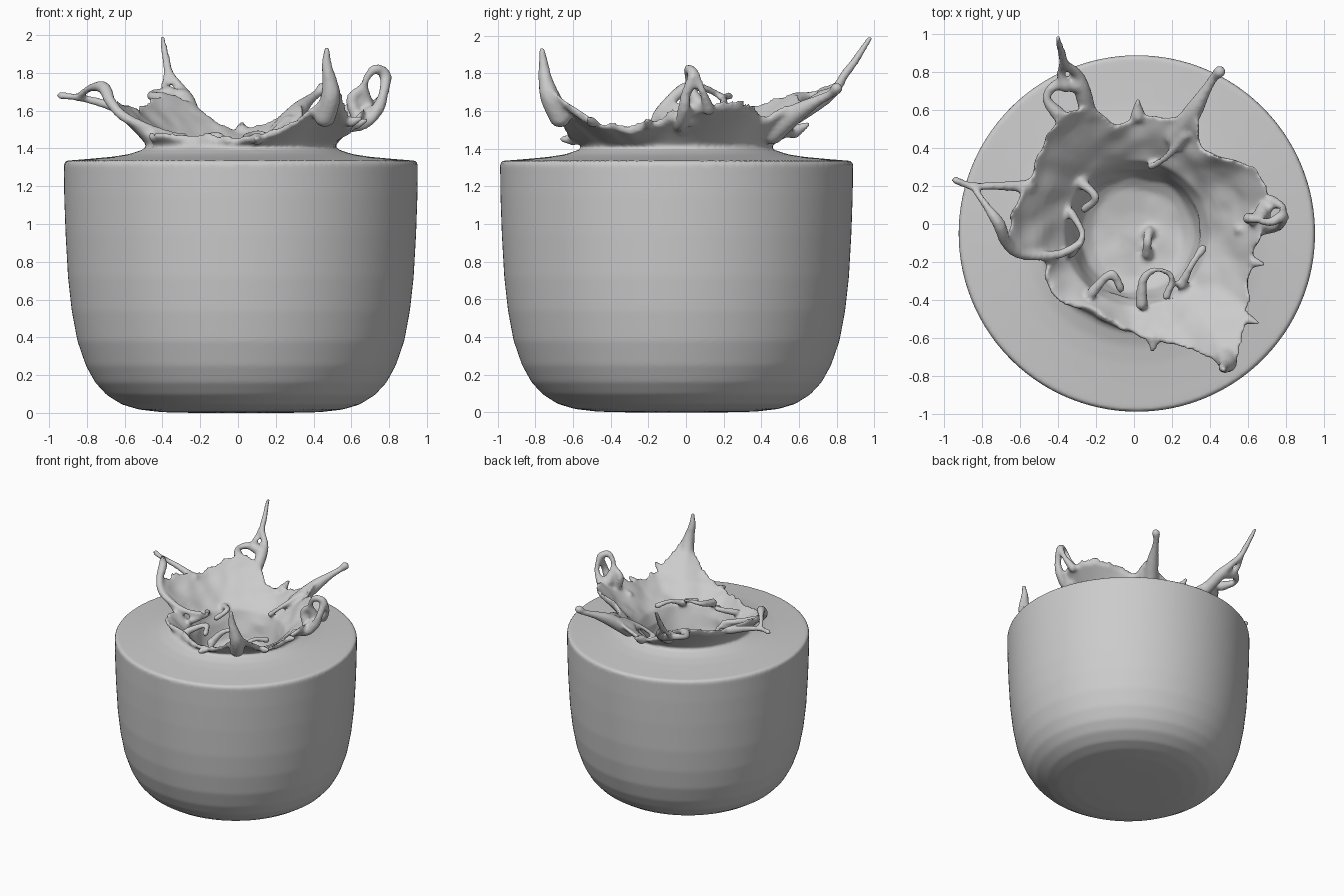
import bpy, bmesh, math
from mathutils import Vector, noise, Matrix

CX, CY, SEG = 0.015, -0.05, 180


def catmull(a, b, c, d, t):
    return 0.5 * (2 * b + (c - a) * t + (2 * a - 5 * b + 4 * c - d) * t * t
                  + (3 * b - a - 3 * c + d) * t ** 3)


def bezier(a, b, c, t):
    return a * (1 - t) ** 2 + b * 2 * t * (1 - t) + c * t * t


# crown rim, counter-clockwise from +x: x, y, z
RIM = [(.74, .10, 1.62), (.65, .31, 1.63), (.45, .37, 1.60), (.36, .45, 1.57),
       (.32, .61, 1.62), (.22, .57, 1.54), (.02, .59, 1.49), (-.10, .54, 1.51),
       (-.20, .62, 1.59), (-.36, .61, 1.67), (-.48, .47, 1.64), (-.52, .36, 1.60),
       (-.58, .22, 1.60), (-.66, .08, 1.63), (-.68, -.08, 1.61), (-.60, -.17, 1.55),
       (-.47, -.20, 1.47), (-.48, -.30, 1.46), (-.38, -.42, 1.46), (-.22, -.47, 1.45),
       (-.05, -.57, 1.44), (.10, -.63, 1.45), (.30, -.67, 1.52), (.42, -.74, 1.62),
       (.55, -.73, 1.68), (.60, -.55, 1.55), (.63, -.30, 1.50), (.66, -.12, 1.55)]
rim = sorted((math.atan2(y - CY, x - CX) % math.tau, math.hypot(x - CX, y - CY), z)
             for x, y, z in RIM)


def rim_at(ang):
    n = len(rim)
    i = max([k for k in range(n) if rim[k][0] <= ang], default=-1)
    a0, a1 = rim[i][0], rim[(i + 1) % n][0]
    t = ((ang - a0) % math.tau) / ((a1 - a0) % math.tau)
    p = [Vector(rim[(i + k) % n][1:]) for k in (-1, 0, 1, 2)]
    return catmull(*p, t)


# lathed body, flared crown sheet and crater as one closed surface
BODY = [(.25, .0), (.42, .004), (.54, .018), (.63, .045), (.71, .095), (.77, .16),
        (.82, .25), (.865, .38), (.895, .54), (.915, .72), (.928, .95), (.935, 1.15),
        (.937, 1.325), (.925, 1.335), (.80, 1.345), (.68, 1.356), (.59, 1.37), (.53, 1.39)]
CRATER = [(.345, 1.30), (.325, 1.22), (.30, 1.15), (.24, 1.11), (.12, 1.10)]
STEPS = 9


def section(ang):
    end = rim_at(ang)
    d = Vector((math.cos(ang), math.sin(ang), 0))
    end += Vector((.022, .022)) * noise.noise(d * 9)
    low, high = Vector((.49, 1.405)), Vector((.38, 1.38))
    span = end - low
    pts = [Vector(p) for p in BODY]
    for k in range(STEPS):
        pts.append(bezier(low, low + Vector((span.x * .35, span.y * .45)), end, k / STEPS))
    tip = end + Vector((-.022, .026))
    span = tip - high
    for k in range(STEPS, -1, -1):
        p = bezier(high, high + Vector((span.x * .42, span.y * .40)), tip, k / STEPS)
        w = noise.noise(Vector((d.x * p.x, d.y * p.x, p.y)) * 9)
        pts.append(p + Vector((-.3, 1)) * w * .016)
    for r, z in CRATER:
        w = noise.noise(Vector((d.x * r, d.y * r, z)) * 7)
        pts.append(Vector((r + w * .03, z + w * .03)))
    return pts


bm = bmesh.new()
cols = []
for s in range(SEG):
    a = math.tau * s / SEG
    cols.append([bm.verts.new((CX + p.x * math.cos(a), CY + p.x * math.sin(a), p.y))
                 for p in section(a)])
for s in range(SEG):
    c, d = cols[s], cols[(s + 1) % SEG]
    for k in range(len(c) - 1):
        bm.faces.new((c[k], d[k], d[k + 1], c[k + 1]))
bm.faces.new([c[0] for c in reversed(cols)])
bm.faces.new([c[-1] for c in cols])


# tapered liquid strand: points x, y, z, radius
def strand(*pts):
    v = [Vector(p) for p in pts]
    v = [v[0]] + v + [v[-1]]
    for i in range(1, len(v) - 2):
        n = max(3, int((v[i + 1] - v[i]).length / .013))
        for k in range(n + 1):
            q = catmull(v[i - 1], v[i], v[i + 1], v[i + 2], k / n)
            bmesh.ops.create_icosphere(bm, subdivisions=2, radius=max(q.w, .013),
                                       matrix=Matrix.Translation(q.xyz))


# back left spike with two eyelets
strand((-.24, .58, 1.57, .045), (-.27, .70, 1.65, .045), (-.30, .79, 1.71, .03),
       (-.36, .84, 1.79, .025), (-.38, .90, 1.87, .023), (-.40, .975, 1.985, .016))
strand((-.40, .58, 1.66, .04), (-.46, .66, 1.68, .025), (-.41, .73, 1.69, .03),
       (-.29, .73, 1.67, .045))
strand((-.36, .73, 1.69, .04), (-.39, .80, 1.74, .018), (-.37, .87, 1.83, .018))
# left arm and curling edge
strand((-.55, .20, 1.58, .035), (-.72, .20, 1.64, .025), (-.85, .20, 1.67, .021),
       (-.94, .23, 1.68, .022))
strand((-.85, .20, 1.67, .02), (-.78, .10, 1.72, .022), (-.71, .00, 1.72, .035),
       (-.67, -.10, 1.64, .03), (-.59, -.16, 1.56, .028), (-.40, -.16, 1.48, .026),
       (-.28, -.10, 1.46, .022))
# right loop
strand((.55, -.03, 1.50, .025), (.67, -.03, 1.53, .03), (.74, -.01, 1.61, .035),
       (.77, .00, 1.69, .028), (.78, .04, 1.79, .032), (.72, .01, 1.82, .025),
       (.67, .02, 1.74, .022), (.68, .07, 1.62, .045))
strand((.72, .12, 1.61, .035), (.78, .09, 1.70, .022), (.78, .05, 1.79, .025))
strand((.64, .02, 1.55, .035), (.60, .03, 1.66, .03), (.67, .02, 1.73, .02))
# front right spike
strand((.46, -.67, 1.57, .06), (.49, -.72, 1.67, .055), (.485, -.745, 1.76, .04),
       (.47, -.755, 1.84, .029), (.47, -.765, 1.925, .018))
# back right spike with bead
strand((.22, .46, 1.48, .06), (.31, .59, 1.59, .05), (.37, .69, 1.65, .032),
       (.42, .77, 1.69, .025), (.45, .80, 1.72, .034))
# little nibs on the rim
strand((.02, .57, 1.49, .04), (.02, .65, 1.53, .014))
strand((.10, -.60, 1.45, .035), (.10, -.66, 1.45, .016))
strand((.60, -.50, 1.54, .03), (.65, -.52, 1.56, .014))
strand((.63, -.20, 1.53, .03), (.68, -.21, 1.55, .014))
# strands curling round the crater mouth
strand((.09, .30, 1.40, .02), (.18, .36, 1.48, .02), (.27, .47, 1.55, .03))
strand((-.22, -.36, 1.43, .03), (-.12, -.26, 1.47, .022), (-.07, -.34, 1.44, .025))
strand((.04, -.42, 1.42, .035), (.05, -.29, 1.46, .025), (.12, -.24, 1.48, .018),
       (.20, -.28, 1.45, .018), (.17, -.38, 1.42, .025))
strand((.25, -.32, 1.40, .03), (.30, -.22, 1.44, .02), (.36, -.13, 1.42, .025))
strand((-.33, -.15, 1.41, .03), (-.27, -.06, 1.43, .02), (-.33, .06, 1.40, .025))
strand((-.28, .22, 1.40, .03), (-.20, .14, 1.42, .022), (-.26, .08, 1.36, .025))
strand((.07, -.16, 1.11, .03), (.07, -.09, 1.16, .025), (.08, -.04, 1.11, .03))

mesh = bpy.data.meshes.new("liquid_splash")
bm.to_mesh(mesh)
bm.free()
liquid = bpy.data.objects.new("liquid_splash", mesh)
bpy.context.collection.objects.link(liquid)

# fuse everything into one smooth liquid skin
fuse = liquid.modifiers.new("fuse", 'REMESH')
fuse.mode = 'VOXEL'
fuse.voxel_size = .0145
fuse.use_smooth_shade = True
soften = liquid.modifiers.new("soften", 'SMOOTH')
soften.factor = .5
soften.iterations = 3
